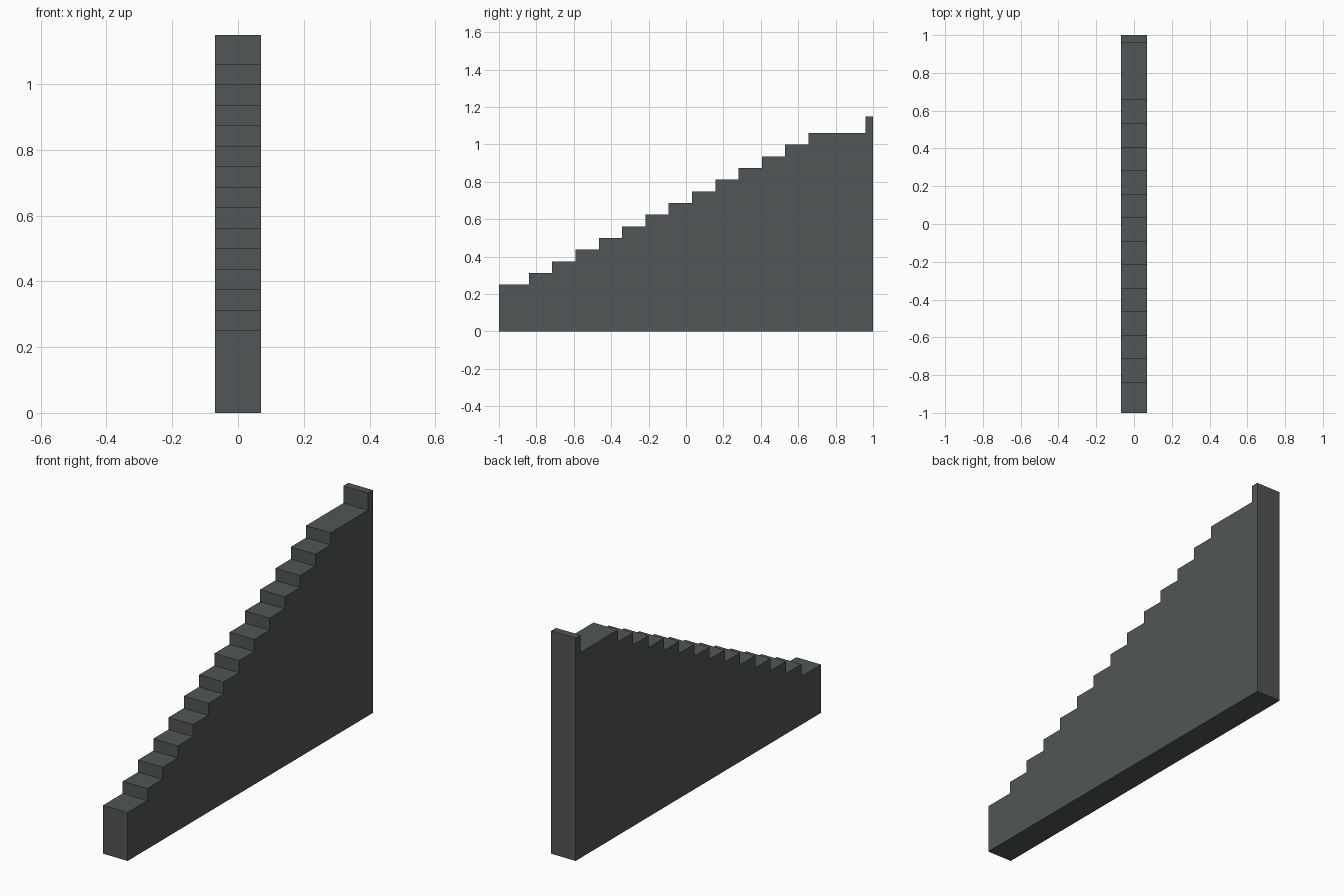
import bpy, bmesh

if "Cube" in bpy.data.objects:
    bpy.data.objects.remove(bpy.data.objects["Cube"])

HALF_WIDTH = 0.07
FIRST_RISER, RUN = -0.84, 0.1246
FIRST_TREAD, RISE = 0.25, 0.0624
STEPS = 13

# Stepped side profile (y, z): base, steps, landing, end lip
profile = [(1.0, 0.0), (-1.0, 0.0), (-1.0, FIRST_TREAD)]
for i in range(STEPS):
    y = FIRST_RISER + i * RUN
    z = FIRST_TREAD + i * RISE
    profile += [(y, z), (y, z + RISE)]
landing = FIRST_TREAD + STEPS * RISE
profile += [(0.96, landing), (0.96, 1.15), (1.0, 1.15)]

# Extrude the profile across the width
bm = bmesh.new()
face = bm.faces.new([bm.verts.new((-HALF_WIDTH, y, z)) for y, z in profile])
side = bmesh.ops.extrude_face_region(bm, geom=[face], use_keep_orig=True)
bmesh.ops.translate(bm, vec=(2 * HALF_WIDTH, 0, 0),
                    verts=[v for v in side["geom"] if isinstance(v, bmesh.types.BMVert)])
bmesh.ops.recalc_face_normals(bm, faces=bm.faces)

mesh = bpy.data.meshes.new("stepped_wall")
bm.to_mesh(mesh)
bm.free()

# Single dark grey colour
grey = bpy.data.materials.new("dark grey")
grey.diffuse_color = (0.085, 0.093, 0.092, 1.0)
grey.use_nodes = True
grey.node_tree.nodes["Principled BSDF"].inputs["Base Color"].default_value = grey.diffuse_color
mesh.materials.append(grey)

wall = bpy.data.objects.new("stepped_wall", mesh)
bpy.context.collection.objects.link(wall)
